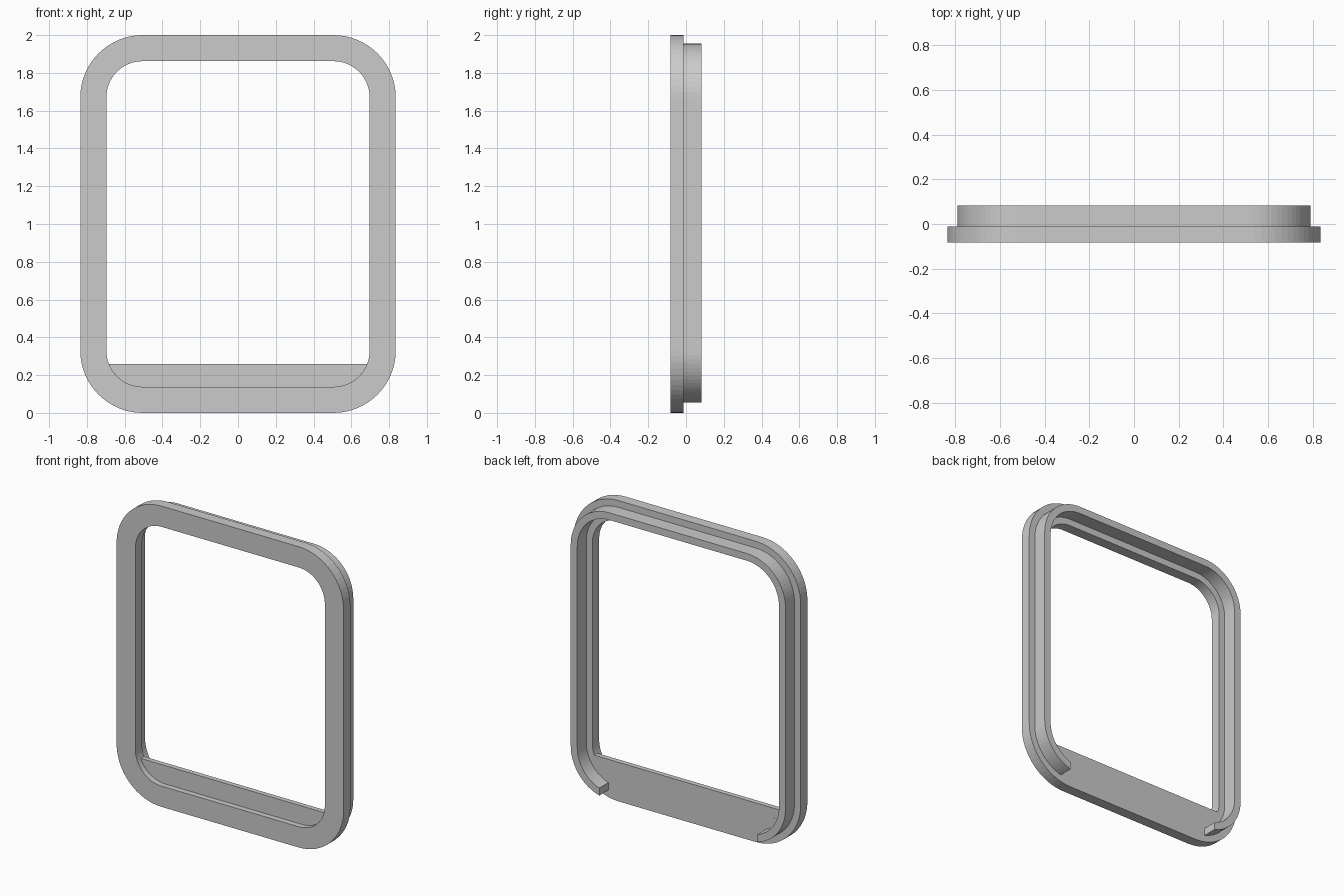
import bpy
import bmesh
from math import asin, cos, sin, pi

cube = bpy.data.objects.get("Cube")
if cube:
    bpy.data.objects.remove(cube, do_unlink=True)

# Corner centres are shared by every outline, so all corners are concentric
CX, Z_LOW, Z_HIGH, R = 0.505, 0.33, 1.67, 0.33
FRONT, STEP, BACK = -0.083, -0.012, 0.083
SEGMENTS = 16

grey = bpy.data.materials.new("plain grey")
grey.use_nodes = True
grey.diffuse_color = (0.6, 0.6, 0.6, 1)
grey.node_tree.nodes["Principled BSDF"].inputs["Base Color"].default_value = grey.diffuse_color


def arc(cx, cz, r, start, end):
    """Points along a corner in the x-z plane."""
    return [(cx + r * cos(a), cz + r * sin(a))
            for a in (start + (end - start) * i / SEGMENTS for i in range(SEGMENTS + 1))]


def mirrored(points):
    """Continue a right-hand outline down the left-hand side."""
    return points + [(-x, z) for x, z in reversed(points)]


def outline(inset, cut_x=CX):
    """Rounded rectangle; its lower edge is open between -cut_x and cut_x."""
    r = R - inset
    start = -pi / 2 + asin((cut_x - CX) / r)
    return mirrored(arc(CX, Z_LOW, r, start, 0) + arc(CX, Z_HIGH, r, 0, pi / 2))


def finish(bm, name):
    bmesh.ops.recalc_face_normals(bm, faces=bm.faces)
    mesh = bpy.data.meshes.new(name)
    bm.to_mesh(mesh)
    bm.free()
    mesh.materials.append(grey)
    obj = bpy.data.objects.new(name, mesh)
    bpy.context.collection.objects.link(obj)
    return obj


def band(name, outer, inner, y0, y1, closed):
    """Sweep a rectangular section between two matching outlines."""
    bm = bmesh.new()
    rows = []
    for (xo, zo), (xi, zi) in zip(outer, inner):
        rows.append([bm.verts.new(p) for p in
                     ((xo, y0, zo), (xo, y1, zo), (xi, y1, zi), (xi, y0, zi))])
    pairs = list(zip(rows, rows[1:]))
    if closed:
        pairs.append((rows[-1], rows[0]))
    else:
        bm.faces.new(rows[0])
        bm.faces.new(rows[-1])
    for a, b in pairs:
        for i in range(4):
            j = (i + 1) % 4
            bm.faces.new((a[i], a[j], b[j], b[i]))
    return finish(bm, name)


def slab(name, points, y0, y1):
    """Flat panel extruded along y."""
    bm = bmesh.new()
    face = bm.faces.new([bm.verts.new((x, y0, z)) for x, z in points])
    grown = bmesh.ops.extrude_face_region(bm, geom=[face], use_keep_orig=True)["geom"]
    verts = [v for v in grown if isinstance(v, bmesh.types.BMVert)]
    bmesh.ops.translate(bm, verts=verts, vec=(0, y1 - y0, 0))
    return finish(bm, name)


# Wide front frame
OPENING = 0.138
band("front_frame", outline(0), outline(OPENING), FRONT, STEP, True)

# Narrow rear rim, interrupted along the bottom
RIM_CUT = 0.58
band("rear_rim", outline(0.045, RIM_CUT), outline(0.093, RIM_CUT), STEP, BACK, False)

# Recessed panel filling the bottom of the opening
PANEL_TOP = 0.26
r = R - OPENING
panel = mirrored(arc(CX, Z_LOW, r, -pi / 2, -asin((Z_LOW - PANEL_TOP) / r)))
slab("bottom_panel", panel, -0.045, STEP)
